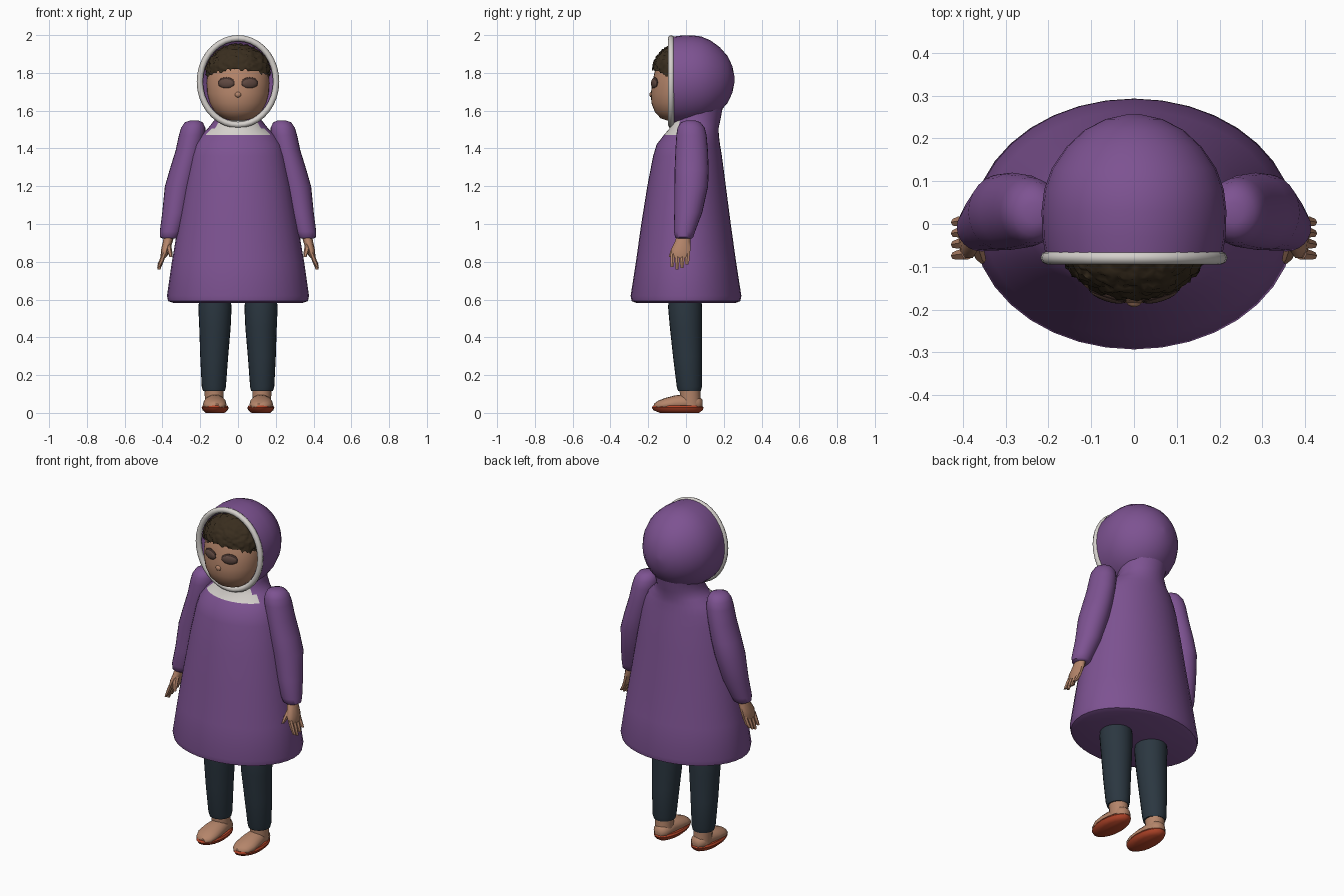
import bpy, bmesh, math, random
from mathutils import Vector, Matrix

random.seed(4)


def material(name, rgb):
    m = bpy.data.materials.new(name)
    m.diffuse_color = (*rgb, 1)
    return m


PURPLE = material("purple_cloth", (0.205, 0.085, 0.285))
WHITE = material("white_trim", (0.66, 0.63, 0.60))
SKIN = material("skin", (0.46, 0.235, 0.145))
HAIR = material("dark_hair", (0.040, 0.026, 0.013))
NAVY = material("navy_trousers", (0.024, 0.038, 0.052))
RED = material("red_sole", (0.46, 0.060, 0.022))
EYE = material("eye_brown", (0.115, 0.065, 0.052))
LASH = material("eye_dark", (0.050, 0.027, 0.022))


def finish(name, bm, mats, angle=50):
    bmesh.ops.recalc_face_normals(bm, faces=bm.faces)
    me = bpy.data.meshes.new(name)
    bm.to_mesh(me)
    bm.free()
    for m in mats:
        me.materials.append(m)
    ob = bpy.data.objects.new(name, me)
    bpy.context.collection.objects.link(ob)
    bpy.ops.object.select_all(action='DESELECT')
    ob.select_set(True)
    bpy.context.view_layer.objects.active = ob
    bpy.ops.object.shade_smooth_by_angle(angle=math.radians(angle))
    return ob


def loft(name, sections, mat, n=24, axis='z', side=1):
    """Skin elliptical rings (x, y, z, r1, r2) and cap both ends."""
    bm = bmesh.new()
    rings = []
    for x, y, z, a, b in sections:
        ring = []
        for i in range(n):
            t = math.tau * i / n
            u, v = a * math.cos(t), b * math.sin(t)
            off = Vector((u, v, 0)) if axis == 'z' else Vector((u, 0, v))
            ring.append(bm.verts.new(Vector((x * side, y, z)) + off))
        rings.append(ring)
    for p, q in zip(rings, rings[1:]):
        for i in range(n):
            j = (i + 1) % n
            bm.faces.new((p[i], p[j], q[j], q[i]))
    bm.faces.new(rings[0])
    bm.faces.new(rings[-1])
    return finish(name, bm, [mat])


def ball(name, loc, radii, mat, rot_z=0.0):
    bm = bmesh.new()
    bmesh.ops.create_uvsphere(
        bm, u_segments=16, v_segments=10, radius=1,
        matrix=Matrix.Translation(loc) @ Matrix.Rotation(rot_z, 4, 'Z')
        @ Matrix.Diagonal((*radii, 1)))
    return finish(name, bm, [mat])


# Flared coat, with the front of the collar in white
coat = loft("coat", [
    (0, 0, 0.583, 0.345, 0.265), (0, 0, 0.592, 0.370, 0.288),
    (0, 0, 0.62, 0.376, 0.293), (0, 0, 0.80, 0.350, 0.265),
    (0, 0, 1.00, 0.316, 0.237), (0, 0.003, 1.20, 0.282, 0.208),
    (0, 0.008, 1.36, 0.250, 0.182), (0, 0.012, 1.42, 0.232, 0.168),
    (0, 0.028, 1.47, 0.200, 0.146), (0, 0.042, 1.505, 0.160, 0.130),
    (0, 0.052, 1.55, 0.125, 0.130), (0, 0.065, 1.62, 0.135, 0.130)],
    PURPLE, n=36)
coat.data.materials.append(WHITE)
for p in coat.data.polygons:
    if p.center.z > 1.475 and p.center.y < -0.035:
        p.material_index = 1

# Hood shell, turned inward at the face opening
loft("hood", [
    (0, -0.030, 1.760, 0.150, 0.170), (0, -0.070, 1.757, 0.190, 0.215),
    (0, -0.080, 1.757, 0.205, 0.233), (0, -0.030, 1.760, 0.214, 0.237),
    (0, 0.030, 1.763, 0.216, 0.236), (0, 0.080, 1.765, 0.210, 0.228),
    (0, 0.130, 1.765, 0.192, 0.207), (0, 0.180, 1.765, 0.158, 0.170),
    (0, 0.220, 1.765, 0.115, 0.124), (0, 0.245, 1.765, 0.066, 0.072),
    (0, 0.257, 1.765, 0.012, 0.013)], PURPLE, n=32, axis='y')

# Rolled white trim around the hood opening
bm = bmesh.new()
N, M = 36, 8
rim = []
for i in range(N):
    t = math.tau * i / N
    row = []
    for j in range(M):
        w = math.tau * j / M
        k = 0.0165 * math.cos(w)
        row.append(bm.verts.new(((0.202 + k) * math.cos(t),
                                 -0.079 + 0.016 * math.sin(w),
                                 1.754 + (0.2295 + k) * math.sin(t))))
    rim.append(row)
for i in range(N):
    for j in range(M):
        a, b, k = rim[i], rim[(i + 1) % N], (j + 1) % M
        bm.faces.new((a[j], b[j], b[k], a[k]))
finish("hood_trim", bm, [WHITE])

# Head and nose
loft("head", [
    (0, -0.070, 1.548, 0.035, 0.030), (0, -0.065, 1.560, 0.080, 0.070),
    (0, -0.058, 1.595, 0.125, 0.108), (0, -0.050, 1.640, 0.150, 0.133),
    (0, -0.047, 1.690, 0.163, 0.139), (0, -0.044, 1.745, 0.166, 0.135),
    (0, -0.040, 1.810, 0.162, 0.125), (0, -0.030, 1.880, 0.138, 0.105),
    (0, -0.020, 1.930, 0.085, 0.070)], SKIN, n=32)
ball("nose", (0, -0.182, 1.685), (0.017, 0.012, 0.015), SKIN)

# Curly hair cap with a bumpy surface
bm = bmesh.new()
bmesh.ops.create_icosphere(bm, subdivisions=5, radius=1)
for v in bm.verts:
    k = random.uniform(0.965, 1.05)
    v.co = Vector((v.co.x * 0.172 * k, -0.038 + v.co.y * 0.138 * k,
                   1.81 + v.co.z * 0.142 * k))
low = [v for v in bm.verts
       if v.co.z < 1.812 - 1.2 * v.co.x ** 2 + random.uniform(-0.007, 0.007)]
bmesh.ops.delete(bm, geom=low, context='VERTS')
finish("hair", bm, [HAIR], 80)

for s, tag in ((1, "left"), (-1, "right")):
    # Eyes with a darker outline behind and a dark centre
    turn = s * math.radians(18)
    ball("eye_outline_" + tag, (s * 0.062, -0.166, 1.747), (0.047, 0.010, 0.030), LASH, turn)
    ball("eye_" + tag, (s * 0.062, -0.168, 1.744), (0.043, 0.013, 0.026), EYE, turn)

    # Sleeve
    loft("sleeve_" + tag, [
        (0.232, 0.025, 1.548, 0.022, 0.025), (0.234, 0.025, 1.538, 0.048, 0.052),
        (0.237, 0.027, 1.510, 0.064, 0.072), (0.243, 0.029, 1.470, 0.070, 0.080),
        (0.258, 0.030, 1.390, 0.072, 0.086), (0.284, 0.030, 1.290, 0.077, 0.090),
        (0.308, 0.028, 1.200, 0.079, 0.089), (0.332, 0.012, 1.060, 0.069, 0.074),
        (0.356, -0.008, 0.960, 0.058, 0.056), (0.362, -0.010, 0.930, 0.050, 0.048),
        (0.362, -0.010, 0.922, 0.036, 0.038)], PURPLE, side=s)

    # Palm, fingers and thumb
    loft("hand_" + tag, [
        (0.362, -0.010, 0.950, 0.028, 0.034), (0.372, -0.018, 0.905, 0.026, 0.044),
        (0.384, -0.028, 0.865, 0.023, 0.054), (0.392, -0.030, 0.830, 0.018, 0.052),
        (0.396, -0.030, 0.820, 0.012, 0.046)], SKIN, n=10, side=s)
    for f in range(4):
        y = 0.008 - 0.026 * f
        tip = (0.785, 0.768, 0.758, 0.772)[f]
        loft(f"finger_{f + 1}_{tag}", [
            (0.390, y, 0.845, 0.013, 0.014), (0.405, y - 0.002, 0.805, 0.013, 0.013),
            (0.420, y - 0.004, tip, 0.008, 0.009)], SKIN, n=6, side=s)
    loft("thumb_" + tag, [
        (0.370, -0.045, 0.895, 0.015, 0.018), (0.362, -0.070, 0.855, 0.014, 0.015),
        (0.354, -0.084, 0.825, 0.008, 0.009)], SKIN, n=6, side=s)

    # Trouser leg
    loft("trouser_leg_" + tag, [
        (0.122, -0.005, 0.620, 0.080, 0.085), (0.122, -0.005, 0.560, 0.088, 0.090),
        (0.122, 0.000, 0.450, 0.083, 0.085), (0.126, 0.008, 0.300, 0.074, 0.077),
        (0.128, 0.018, 0.140, 0.064, 0.067), (0.127, 0.018, 0.115, 0.058, 0.060)],
        NAVY, side=s)

    # Ankle, foot and sandal sole
    loft("ankle_" + tag, [
        (0.125, 0.024, 0.040, 0.050, 0.056), (0.126, 0.022, 0.090, 0.050, 0.054),
        (0.127, 0.020, 0.140, 0.052, 0.055)], SKIN, n=16, side=s)
    loft("foot_" + tag, [
        (0.122, 0.088, 0.048, 0.022, 0.022), (0.122, 0.065, 0.050, 0.044, 0.042),
        (0.122, 0.000, 0.054, 0.052, 0.046), (0.123, -0.060, 0.050, 0.061, 0.042),
        (0.123, -0.110, 0.044, 0.062, 0.035), (0.120, -0.148, 0.038, 0.050, 0.026),
        (0.116, -0.170, 0.034, 0.024, 0.014)], SKIN, n=16, axis='y', side=s)
    loft("sandal_sole_" + tag, [
        (0.121, -0.035, 0.000, 0.050, 0.105), (0.121, -0.042, 0.014, 0.066, 0.132),
        (0.121, -0.044, 0.028, 0.072, 0.140), (0.121, -0.044, 0.038, 0.066, 0.132)],
        RED, n=18, side=s)
